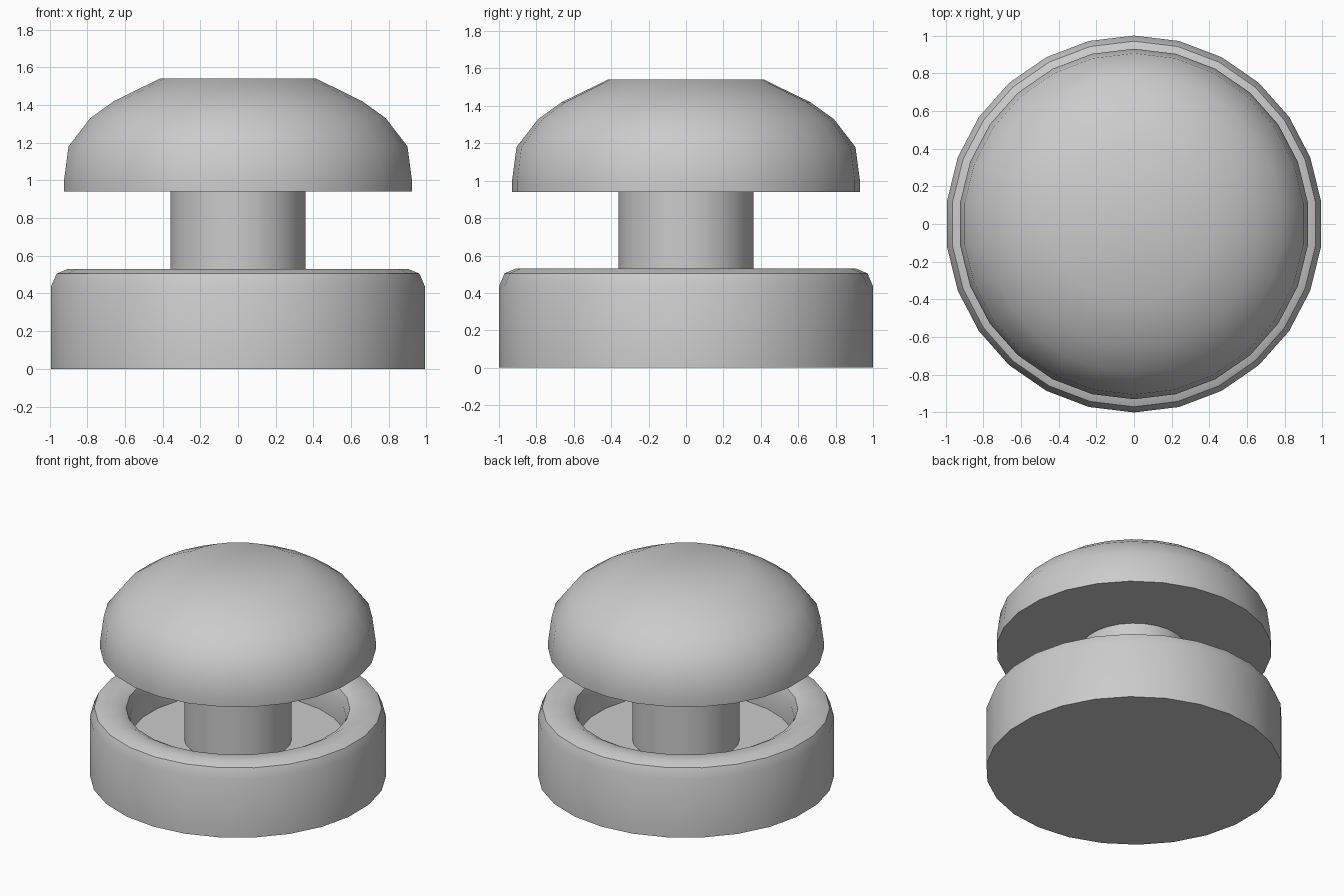
import bpy, bmesh, math

if "Cube" in bpy.data.objects:
    bpy.data.objects.remove(bpy.data.objects["Cube"])

SIDES = 26


def lathe(name, profile):
    """Revolve (radius, z) points, bottom centre to top centre, and cap both ends."""
    bm = bmesh.new()
    rings = []
    for r, z in profile:
        rings.append([bm.verts.new((r * math.sin(a), r * math.cos(a), z))
                      for a in (2 * math.pi * i / SIDES for i in range(SIDES))])
    for low, high in zip(rings, rings[1:]):
        for i in range(SIDES):
            j = (i + 1) % SIDES
            bm.faces.new((low[i], low[j], high[j], high[i]))
    bm.faces.new(rings[0])
    bm.faces.new(rings[-1])
    bmesh.ops.recalc_face_normals(bm, faces=bm.faces[:])
    mesh = bpy.data.meshes.new(name)
    bm.to_mesh(mesh)
    bm.free()
    obj = bpy.data.objects.new(name, mesh)
    bpy.context.collection.objects.link(obj)
    bpy.ops.object.select_all(action='DESELECT')
    obj.select_set(True)
    bpy.context.view_layer.objects.active = obj
    bpy.ops.object.shade_smooth_by_angle(angle=math.radians(40))
    return obj


FLOOR = 0.27

# Round base with a bevelled rim and a recessed floor
lathe("base", [(1.0, 0), (1.0, 0.435), (0.97, 0.505), (0.91, 0.53),
               (0.81, 0.53), (0.755, 0.50), (0.73, 0.435), (0.73, FLOOR)])

# Stem rising from the recess into the cap
lathe("stem", [(0.362, FLOOR), (0.362, 0.94)])

# Domed push cap with a flat underside
lathe("button_cap", [(0.93, 0.94), (0.93, 1.0), (0.906, 1.18),
                     (0.79, 1.33), (0.664, 1.42), (0.418, 1.54)])
